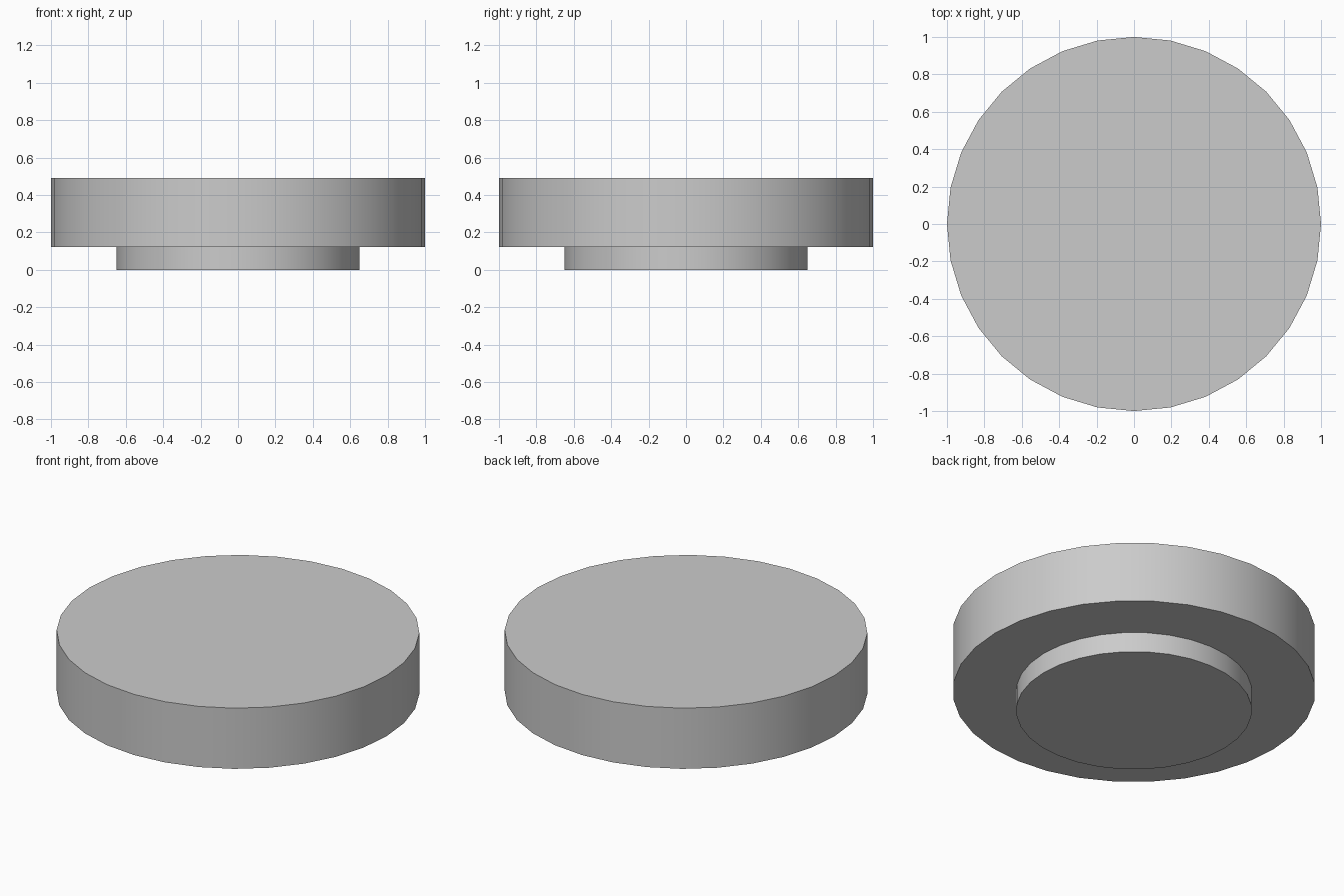
import bpy
import math

if "Cube" in bpy.data.objects:
    bpy.data.objects.remove(bpy.data.objects["Cube"])


def disc(name, radius, z0, z1, sides=32):
    bpy.ops.mesh.primitive_cylinder_add(
        vertices=sides, radius=radius, depth=z1 - z0, location=(0, 0, (z0 + z1) / 2))
    obj = bpy.context.object
    obj.name = name
    bpy.ops.object.shade_smooth_by_angle(angle=math.radians(30))
    return obj


# Narrow foot under the wide round slab
disc("foot", 0.65, 0.0, 0.122)
disc("slab", 1.0, 0.122, 0.491)
